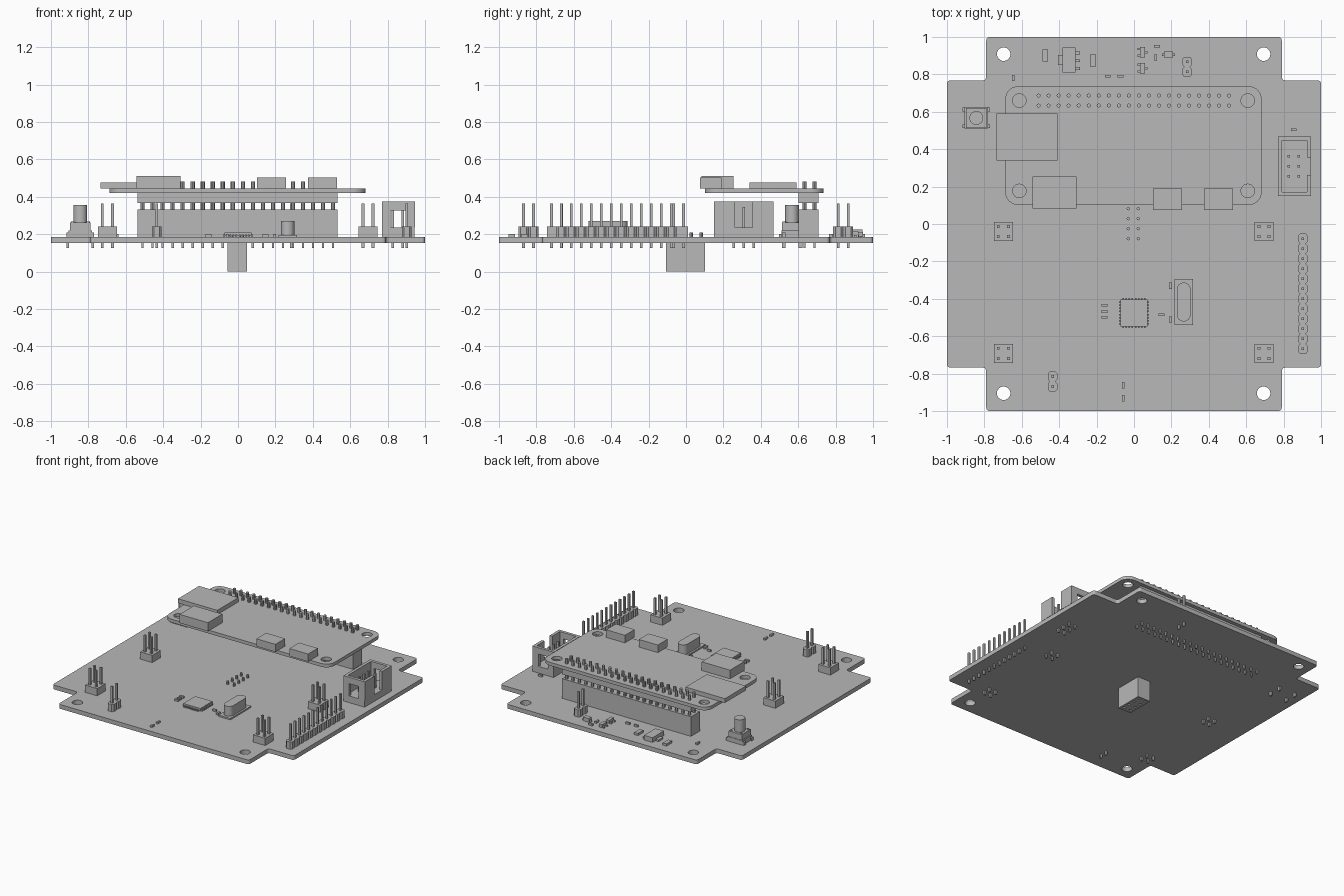
import bpy, bmesh, math
from mathutils import Matrix, Vector

if "Cube" in bpy.data.objects:
    bpy.data.objects.remove(bpy.data.objects["Cube"])

grey = bpy.data.materials.new("plain grey")
grey.use_nodes = True
COLOUR = (0.48, 0.48, 0.48, 1)
grey.diffuse_color = COLOUR
grey.node_tree.nodes["Principled BSDF"].inputs["Base Color"].default_value = COLOUR

TOP, UNDER = 0.186, 0.154      # main board faces
PIN_LOW, PIN_TOP = 0.125, 0.364
PITCH = 0.0536


class Part:
    """Collects simple solids into one mesh object."""

    def __init__(self, name):
        self.name, self.bm = name, bmesh.new()

    def box(self, x, y, w, d, z0, z1):
        m = Matrix.Translation((x, y, (z0 + z1) / 2)) @ Matrix.Diagonal((w, d, z1 - z0, 1))
        bmesh.ops.create_cube(self.bm, size=1, matrix=m)

    def rod(self, x, y, r, z0, z1, sides=24):
        m = Matrix.Translation((x, y, (z0 + z1) / 2))
        bmesh.ops.create_cone(self.bm, cap_ends=True, segments=sides, radius1=r, radius2=r,
                              depth=z1 - z0, matrix=m)

    def prism(self, points, z0, z1):
        base = self.bm.faces.new([self.bm.verts.new((p[0], p[1], z0)) for p in points])
        out = bmesh.ops.extrude_face_region(self.bm, geom=[base])
        verts = [v for v in out["geom"] if isinstance(v, bmesh.types.BMVert)]
        bmesh.ops.translate(self.bm, verts=verts, vec=(0, 0, z1 - z0))

    def done(self, smooth=False):
        bmesh.ops.recalc_face_normals(self.bm, faces=self.bm.faces)
        mesh = bpy.data.meshes.new(self.name)
        self.bm.to_mesh(mesh)
        self.bm.free()
        mesh.materials.append(grey)
        ob = bpy.data.objects.new(self.name, mesh)
        bpy.context.collection.objects.link(ob)
        if smooth:
            smooth_edges(ob)
        return ob


def smooth_edges(ob):
    bpy.ops.object.select_all(action='DESELECT')
    ob.select_set(True)
    bpy.context.view_layer.objects.active = ob
    bpy.ops.object.shade_smooth_by_angle(angle=math.radians(35))


def rounded(points, r, steps=6):
    """Rounds every right-angled corner of an outline."""
    result = []
    for i, p in enumerate(points):
        p = Vector(p)
        a = (Vector(points[i - 1]) - p).normalized()
        b = (Vector(points[(i + 1) % len(points)]) - p).normalized()
        for k in range(steps + 1):
            t = math.pi / 2 * k / steps
            result.append(p + r * (a + b) - r * (b * math.cos(t) + a * math.sin(t)))
    return result


def rect(x0, y0, x1, y1):
    return [(x0, y0), (x1, y0), (x1, y1), (x0, y1)]


def circle(x, y, r, n=32):
    return [(x + r * math.cos(math.tau * i / n), y + r * math.sin(math.tau * i / n)) for i in range(n)]


def plate(name, outline, holes, z0, z1):
    """Flat board with round holes, from a filled 2D curve."""
    cu = bpy.data.curves.new(name, 'CURVE')
    cu.dimensions, cu.fill_mode, cu.extrude = '2D', 'BOTH', (z1 - z0) / 2
    for loop in [outline] + holes:
        s = cu.splines.new('POLY')
        s.points.add(len(loop) - 1)
        for pt, co in zip(s.points, loop):
            pt.co = (co[0], co[1], 0, 1)
        s.use_cyclic_u = True
    cu.materials.append(grey)
    ob = bpy.data.objects.new(name, cu)
    bpy.context.collection.objects.link(ob)
    ob.location.z = (z0 + z1) / 2
    bpy.ops.object.select_all(action='DESELECT')
    ob.select_set(True)
    bpy.context.view_layer.objects.active = ob
    bpy.ops.object.convert(target='MESH')
    smooth_edges(bpy.context.view_layer.objects.active)


def grid(cx, cy, nx, ny):
    return [(cx + (i - (nx - 1) / 2) * PITCH, cy + (j - (ny - 1) / 2) * PITCH)
            for i in range(nx) for j in range(ny)]


# Main board: square with cut corners and four mounting holes
a, b = 0.79, 0.768
plus = [(-a, -1), (a, -1), (a, -b), (1, -b), (1, b), (a, b),
        (a, 1), (-a, 1), (-a, b), (-1, b), (-1, -b), (-a, -b)]
plate("main_board", rounded(plus, 0.018),
      [circle(x, y, 0.036) for x in (-0.697, 0.693) for y in (-0.905, 0.908)], UNDER, TOP)

# Upper board on its connector
plate("upper_board", rounded(rect(-0.688, 0.102, 0.682, 0.736), 0.068, 10),
      [circle(x, y, 0.036) for x in (-0.613, 0.608) for y in (0.177, 0.66)], 0.42, 0.445)

socket = Part("board_socket")
socket.box(-0.002, 0.655, 1.07, 0.105, TOP, 0.333)
socket.done()
strip = Part("upper_header_strip")
strip.box(-0.002, 0.655, 1.07, 0.105, 0.366, 0.42)
strip.done()
pins = Part("upper_header_pins")
for x, y in grid(-0.001, 0.66, 20, 2):
    pins.rod(x, y, 0.011, 0.32, 0.482, 8)
    pins.box(x, y, 0.012, 0.012, PIN_LOW, TOP)
pins.done()

# Upper board connectors: x, y, width, depth, top
for name, x, y, w, d, z in [("card_slot", -0.573, 0.465, 0.326, 0.25, 0.477),
                            ("video_port", -0.425, 0.168, 0.235, 0.17, 0.51),
                            ("left_usb_port", 0.451, 0.132, 0.155, 0.115, 0.502),
                            ("right_usb_port", 0.179, 0.132, 0.157, 0.115, 0.502)]:
    port = Part(name)
    port.box(x, y, w, d, 0.445, z)
    port.done()

# Pin headers: chamfered plastic cells with square pins
for name, cx, cy, nx, ny in [("rear_left_quad", 0.695, -0.04, 2, 2), ("rear_right_quad", -0.698, -0.04, 2, 2),
                             ("front_left_quad", 0.695, -0.692, 2, 2), ("front_right_quad", -0.698, -0.692, 2, 2),
                             ("back_pair", 0.284, 0.84, 1, 2), ("front_pair", -0.435, -0.842, 1, 2),
                             ("long_row", 0.903, -0.373, 1, 12)]:
    header = Part(name + "_header")
    h, c = 0.0255, 0.0255 if nx == 2 else 0.015
    if nx == 2:
        header.box(cx, cy, 0.1, 0.1, TOP, 0.24)
    for x, y in grid(cx, cy, nx, ny):
        if nx == 1:
            q = PITCH / 2
            header.prism([(x - c, y - q), (x + c, y - q), (x + h, y - c), (x + h, y + c),
                          (x + c, y + q), (x - c, y + q), (x - h, y + c), (x - h, y - c)], TOP, 0.24)
        header.box(x, y, 0.014, 0.014, PIN_LOW, PIN_TOP)
    header.done()

# Socket under the main board, with pin openings
under = Part("underside_socket")
under.box(-0.004, -0.002, 0.106, 0.208, 0, UNDER)
under = under.done()
cut = Part("socket_cutter")
tails = Part("underside_socket_tails")
for x, y in grid(-0.004, 0.002, 2, 4):
    cut.box(x, y, 0.018, 0.018, -0.02, 0.05)
    tails.rod(x, y, 0.009, UNDER, 0.21, 8)
tails.done()
cutter = cut.done()
cutter.hide_render = True
cutter.hide_set(True)
mod = under.modifiers.new("pin_openings", 'BOOLEAN')
mod.operation, mod.solver, mod.object = 'DIFFERENCE', 'EXACT', cutter

# Shrouded ribbon connector: floor, notched long wall, windowed end walls
shroud = Part("ribbon_connector")
sx, sy, top = 0.857, 0.309, 0.376
shroud.box(sx, sy, 0.175, 0.318, TOP, 0.236)
shroud.box(0.78, sy, 0.022, 0.318, 0.236, top)
for s in (-1, 1):
    shroud.box(0.935, sy + s * 0.103, 0.022, 0.112, 0.236, top)
    ey = sy + s * 0.148
    for x in (0.801, 0.91):
        shroud.box(x, ey, 0.03, 0.022, 0.236, top)
    shroud.box(sx, ey, 0.084, 0.022, 0.328, top)
for x, y in grid(0.855, 0.308, 2, 3):
    shroud.box(x, y, 0.014, 0.014, PIN_LOW, 0.345)
shroud.done()

# Push button
bx, by = -0.843, 0.567
button = Part("push_button")
button.box(bx, by, 0.125, 0.115, TOP, 0.22)
button.box(bx, by, 0.108, 0.108, 0.22, 0.262)
button.rod(bx, by, 0.037, 0.262, 0.355, 32)
for sx in (-1, 1):
    for sy in (-1, 1):
        button.rod(bx + sx * 0.042, by + sy * 0.042, 0.009, 0.262, 0.267, 12)
        button.box(bx + sx * 0.067, by + sy * 0.045, 0.014, 0.02, PIN_LOW, 0.21)
button.done(smooth=True)

# Microcontroller with eight legs on each side
chip = Part("microcontroller")
cy = -0.476
chip.box(0, cy, 0.142, 0.142, TOP + 0.004, 0.209)
for i in range(8):
    o = (i - 3.5) * 0.0165
    for s in (-1, 1):
        chip.box(s * 0.075, cy + o, 0.012, 0.008, TOP, 0.198)
        chip.box(o, cy + s * 0.075, 0.008, 0.012, TOP, 0.198)
chip.done()

# Crystal can on its base
crystal = Part("crystal")
crystal.box(0.266, -0.417, 0.098, 0.246, TOP, 0.197)
crystal.prism(rounded(rect(0.23, -0.521, 0.302, -0.313), 0.0355, 10), 0.197, 0.27)
crystal.done(smooth=True)

# Voltage regulator with tab and three legs
reg = Part("regulator")
reg.box(-0.348, 0.877, 0.07, 0.135, TOP + 0.004, 0.225)
reg.box(-0.394, 0.877, 0.024, 0.055, TOP, 0.2)
for o in (-1, 0, 1):
    reg.box(-0.301, 0.873 + o * 0.041, 0.026, 0.015, TOP, 0.2)
reg.done()

# Two small transistors
for name, y in (("upper_transistor", 0.918), ("lower_transistor", 0.833)):
    t = Part(name)
    t.box(0.046, y, 0.026, 0.058, TOP + 0.003, 0.212)
    t.box(0.066, y, 0.014, 0.012, TOP, 0.197)
    for o in (-0.018, 0.018):
        t.box(0.026, y + o, 0.014, 0.012, TOP, 0.197)
    t.done()

# Diode
diode = Part("diode")
diode.box(0.185, 0.905, 0.048, 0.032, TOP, 0.214)
diode.box(0.185, 0.905, 0.07, 0.014, TOP, 0.197)
diode.done()

# Surface capacitors and resistors, lying along x or y
chips = Part("small_passives")
along_x = [(-0.14, 0.789), (-0.072, 0.789), (0.123, 0.95), (0.854, 0.503), (-0.158, -0.435),
           (-0.158, -0.468), (-0.158, -0.498), (0.147, -0.485)]
along_y = [(-0.645, 0.78), (0.115, 0.89), (0.195, -0.33), (0.195, -0.51), (-0.057, -0.862), (-0.057, -0.932)]
for x, y in along_x:
    chips.box(x, y, 0.031, 0.014, TOP, 0.2)
for x, y in along_y:
    chips.box(x, y, 0.014, 0.033, TOP, 0.2)
for x, y in ((-0.475, 0.9), (-0.22, 0.873)):
    chips.box(x, y, 0.031, 0.064, TOP, 0.203)
chips.done()
